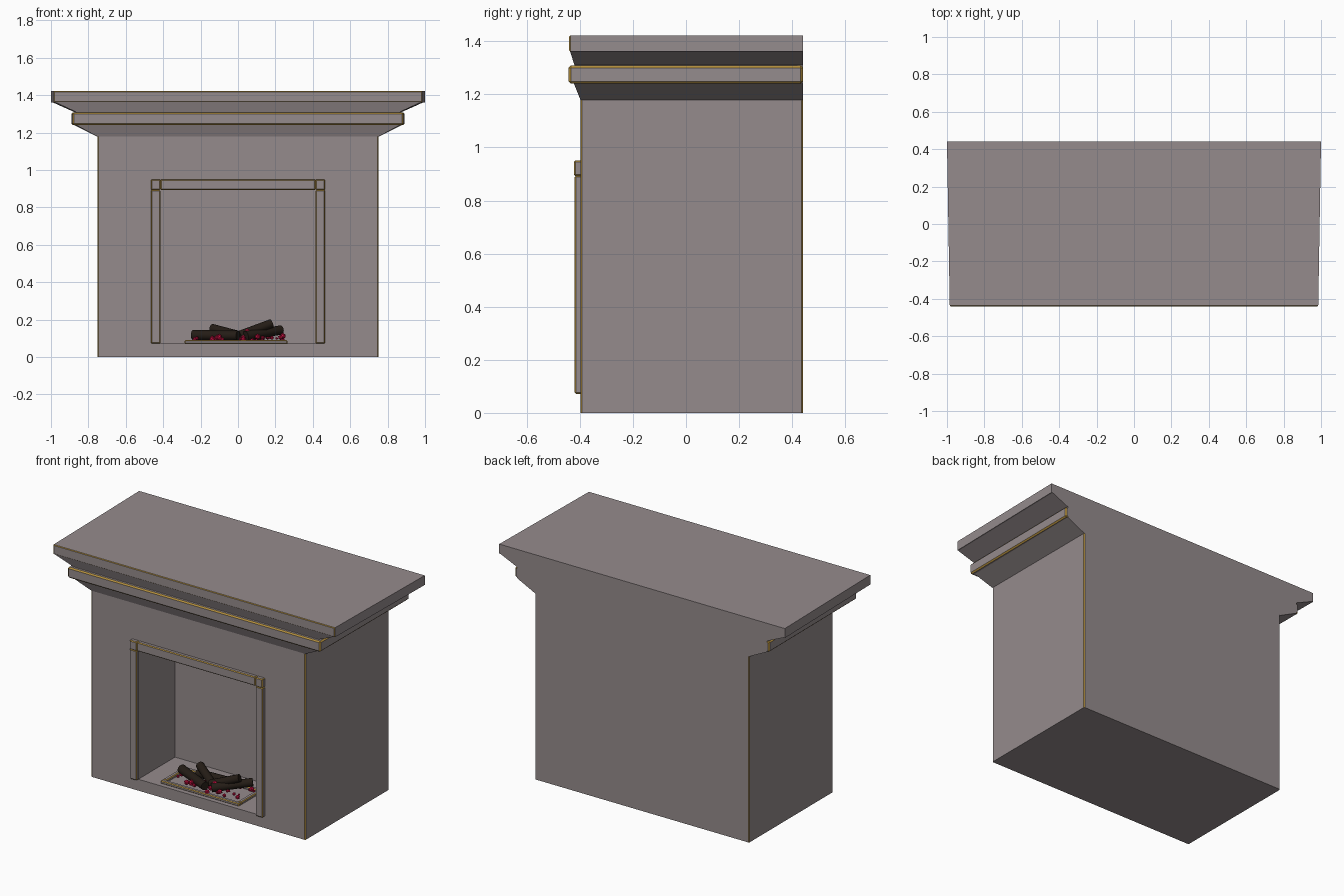
import bpy, bmesh, math, random
from mathutils import Vector, Matrix

if "Cube" in bpy.data.objects:
    bpy.data.objects.remove(bpy.data.objects["Cube"])

random.seed(4)


def material(name, rgb):
    m = bpy.data.materials.new(name)
    m.diffuse_color = (*rgb, 1)
    m.use_nodes = True
    m.node_tree.nodes["Principled BSDF"].inputs["Base Color"].default_value = m.diffuse_color
    return m


STONE = material("stone", (0.30, 0.26, 0.265))
GOLD = material("gold_trim", (0.46, 0.28, 0.05))
WOOD = material("charred_wood", (0.018, 0.012, 0.008))
EMBER = material("ember", (0.55, 0.005, 0.05))


def finish(bm, name, mats):
    bmesh.ops.recalc_face_normals(bm, faces=bm.faces)
    me = bpy.data.meshes.new(name)
    bm.to_mesh(me)
    bm.free()
    ob = bpy.data.objects.new(name, me)
    bpy.context.collection.objects.link(ob)
    for m in mats:
        me.materials.append(m)
    return ob


def loft(name, rings, bevel=0.0, pick=lambda e: True):
    """Stack of rings (z, front half x, back half x, front y, back y, centre x);
    picked edges get a thin gold bevel."""
    bm = bmesh.new()
    rows = []
    for z, hf, hb, yf, yb, cx in rings:
        rows.append([bm.verts.new((cx + x, y, z)) for x, y in
                     ((-hf, yf), (hf, yf), (hb, yb), (-hb, yb))])
    for a, b in zip(rows, rows[1:]):
        for i in range(4):
            j = (i + 1) % 4
            bm.faces.new((a[i], a[j], b[j], b[i]))
    bm.faces.new(rows[0][::-1])
    bm.faces.new(rows[-1])
    bmesh.ops.recalc_face_normals(bm, faces=bm.faces)
    if bevel:
        bmesh.ops.bevel(bm, geom=[e for e in bm.edges if pick(e)], offset=bevel,
                        segments=1, affect='EDGES', profile=0.5, material=1)
    return finish(bm, name, (STONE, GOLD))


def box(name, x, y, z, bevel=0.0, pick=lambda e: True):
    h, cx = (x[1] - x[0]) / 2, (x[0] + x[1]) / 2
    return loft(name, [(k, h, h, y[0], y[1], cx) for k in z], bevel, pick)


def vertical(e):
    return abs(e.verts[0].co.z - e.verts[1].co.z) > 0.01


def front_edge(e):
    return all(v.co.y < -0.4 for v in e.verts)


# Body with firebox opening
body = box("body", (-0.75, 0.75), (-0.397, 0.44), (0, 1.18), 0.005, vertical)
cutter = box("opening_cutter", (-0.42, 0.42), (-0.6, -0.03), (0.072, 0.90))
cutter.hide_render = True
cutter.hide_viewport = True
cut = body.modifiers.new("opening", 'BOOLEAN')
cut.operation = 'DIFFERENCE'
cut.object = cutter

# Mantel: sloped moulding, band and top slab
loft("mantel_moulding", [(1.178, 0.75, 0.75, -0.397, 0.44, 0),
                         (1.24, 0.865, 0.875, -0.422, 0.44, 0),
                         (1.31, 0.865, 0.875, -0.420, 0.44, 0),
                         (1.365, 0.983, 0.998, -0.438, 0.44, 0)])
loft("mantel_band", [(z, 0.885, 0.89, -0.442, 0.44, 0) for z in (1.24, 1.308)], 0.008)
loft("mantel_slab", [(z, 0.985, 1.0, -0.44, 0.44, 0) for z in (1.362, 1.422)],
     0.004, front_edge)

# Raised frame around the opening
for side, s in (("left", -1), ("right", 1)):
    xs = sorted((s * 0.415, s * 0.466))
    box(f"frame_post_{side}", xs, (-0.42, -0.39), (0.072, 0.893), 0.005)
    box(f"frame_corner_{side}", xs, (-0.422, -0.39), (0.893, 0.95), 0.005)
box("frame_lintel", (-0.415, 0.415), (-0.42, -0.39), (0.893, 0.95), 0.005)

# Tray rim on the hearth
TX, TY, TZ, W = (-0.285, 0.265), (-0.37, -0.13), (0.07, 0.09), 0.026
for name, y in (("front", TY[0]), ("back", TY[1] - W)):
    box(f"tray_rim_{name}", TX, (y, y + W), TZ, 0.005)
for name, x in (("left", TX[0]), ("right", TX[1] - W)):
    box(f"tray_rim_{name}", (x, x + W), (TY[0] + W, TY[1] - W), TZ, 0.005)


# Logs
def log(name, a, b, r):
    a, b = Vector(a), Vector(b)
    d = b - a
    bm = bmesh.new()
    mat = Matrix.Translation((a + b) / 2) @ d.to_track_quat('Z', 'Y').to_matrix().to_4x4()
    bmesh.ops.create_cone(bm, cap_ends=True, segments=12, radius1=r, radius2=r * 0.92,
                          depth=d.length, matrix=mat)
    ob = finish(bm, name, (WOOD,))
    bpy.ops.object.select_all(action='DESELECT')
    ob.select_set(True)
    bpy.context.view_layer.objects.active = ob
    bpy.ops.object.shade_smooth_by_angle(angle=math.radians(40))


LOGS = [((-0.24, -0.22, 0.118), (0.00, -0.33, 0.115), 0.028),
        ((-0.14, -0.18, 0.153), (0.05, -0.30, 0.105), 0.025),
        ((0.01, -0.29, 0.115), (0.18, -0.24, 0.180), 0.026),
        ((0.04, -0.32, 0.112), (0.23, -0.18, 0.145), 0.027),
        ((-0.15, -0.19, 0.105), (0.14, -0.18, 0.110), 0.025)]
for i, (a, b, r) in enumerate(LOGS):
    log(f"log_{i + 1}", a, b, r)

# Embers scattered under and between the logs
bm = bmesh.new()
for i in range(60):
    r = random.uniform(0.007, 0.017)
    p = (random.gauss(0.01, 0.11), random.gauss(-0.26, 0.045), 0.075 + r + random.uniform(0, 0.022))
    p = (max(-0.24, min(0.24, p[0])), max(-0.35, min(-0.15, p[1])), p[2])
    rot = Matrix.Rotation(random.uniform(0, 6), 4, 'Z')
    bmesh.ops.create_icosphere(bm, subdivisions=1, radius=r, matrix=Matrix.Translation(p) @ rot)
for p in ((0.05, -0.30, 0.135), (-0.03, -0.30, 0.12), (0.16, -0.24, 0.13)):
    bmesh.ops.create_icosphere(bm, subdivisions=1, radius=0.016, matrix=Matrix.Translation(p))
finish(bm, "embers", (EMBER,))
